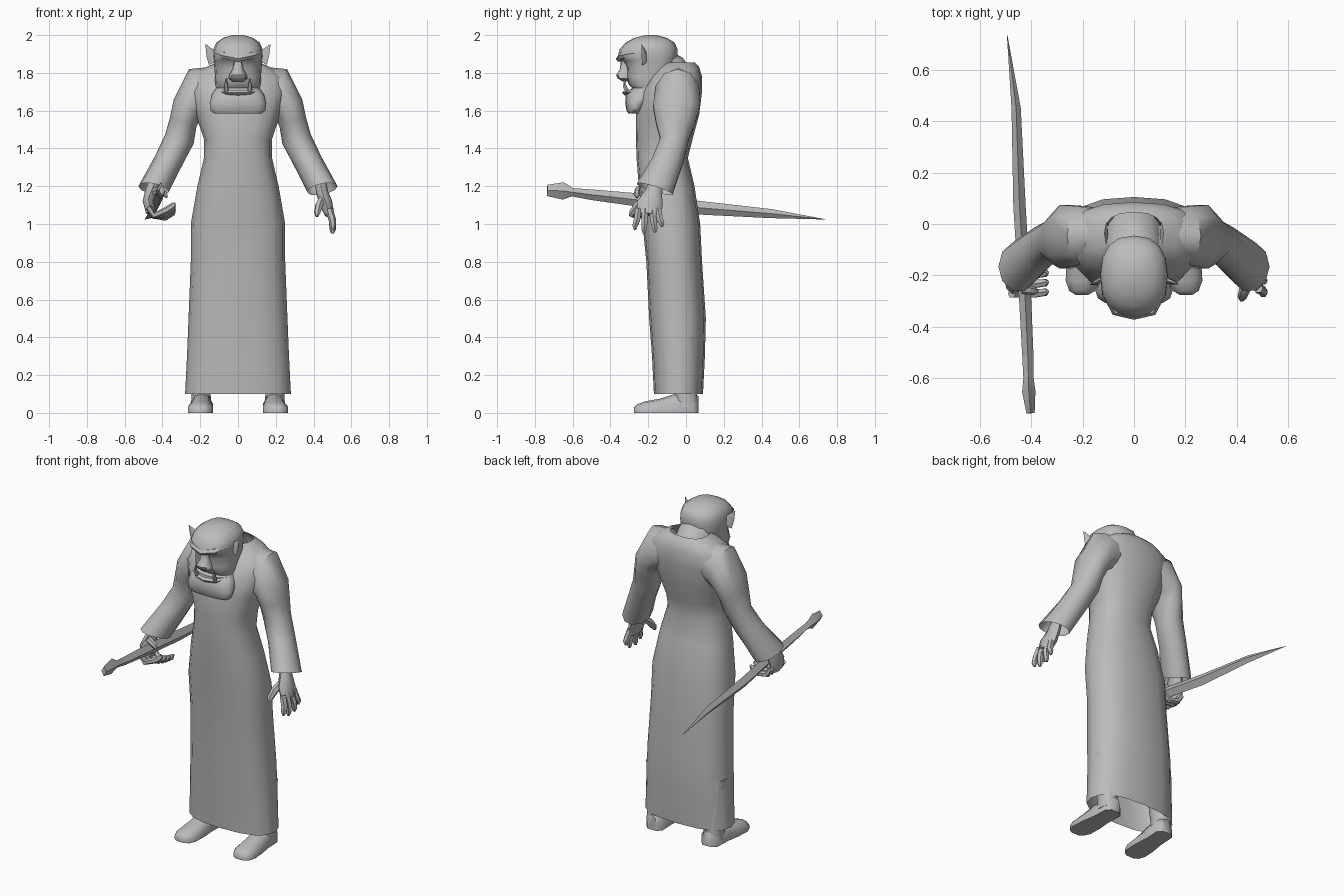
import bpy, bmesh, math
from mathutils import Vector as V

grey = bpy.data.materials.new("plain_grey")
grey.diffuse_color = (0.5, 0.5, 0.5, 1)


def loft(name, rings, caps=(True, True), angle=50):
    """Skin a list of equal-length point rings."""
    bm = bmesh.new()
    vs = [[bm.verts.new(p) for p in r] for r in rings]
    n = len(vs[0])
    for a, b in zip(vs, vs[1:]):
        for i in range(n):
            bm.faces.new((a[i], a[(i + 1) % n], b[(i + 1) % n], b[i]))
    if caps[0]:
        bm.faces.new(vs[0][::-1])
    if caps[1]:
        bm.faces.new(vs[-1])
    bmesh.ops.recalc_face_normals(bm, faces=bm.faces[:])
    me = bpy.data.meshes.new(name)
    bm.to_mesh(me)
    bm.free()
    for p in me.polygons:
        p.use_smooth = True
    me.set_sharp_from_angle(angle=math.radians(angle))
    me.materials.append(grey)
    ob = bpy.data.objects.new(name, me)
    bpy.context.collection.objects.link(ob)
    return ob


def spow(v, e):
    return math.copysign(abs(v) ** e, v)


def stack(name, levels, n=16, e=2.5, caps=(True, True), cx=0, angle=50):
    """Horizontal rounded sections: z, half width, front y, back y."""
    rings = []
    for z, hw, yf, yb in levels:
        ring = []
        for i in range(n):
            t = math.tau * i / n
            ring.append(V((cx + hw * spow(math.cos(t), 2 / e),
                           (yf + yb) / 2 + (yb - yf) / 2 * spow(math.sin(t), 2 / e), z)))
        rings.append(ring)
    return loft(name, rings, caps, angle)


def tube(name, pts, n=6, up=(0, 0, 1), angle=50):
    """Sections across a path: x, y, z, side radius, up radius."""
    cs = [V(p[:3]) for p in pts]
    rings = []
    for i, p in enumerate(pts):
        d = (cs[min(i + 1, len(cs) - 1)] - cs[max(i - 1, 0)]).normalized()
        u = d.cross(V(up)).normalized()
        v = u.cross(d)
        rings.append([cs[i] + u * p[3] * math.cos(math.tau * k / n)
                      + v * p[4] * math.sin(math.tau * k / n) for k in range(n)])
    return loft(name, rings, angle=angle)


# Long robe, open at hem and collar
stack("robe", [
    (.10, .28, -.17, .09), (.30, .27, -.18, .10), (.50, .262, -.195, .105),
    (.80, .25, -.21, .085), (1.0, .25, -.23, .075), (1.2, .215, -.25, .045),
    (1.35, .18, -.262, .01), (1.45, .18, -.265, .035), (1.58, .225, -.265, .07),
    (1.70, .26, -.235, .085), (1.78, .25, -.185, .085), (1.83, .17, -.15, .07),
    (1.855, .115, -.12, .045)], caps=(False, False))

# Neck leaning forward out of the collar
tube("neck", [(0, .0, 1.74, .10, .07), (0, -.07, 1.82, .10, .08),
              (0, -.15, 1.86, .10, .08)], n=8)

# Head with a broad jutting jaw
stack("head", [
    (1.585, .125, -.305, -.25), (1.60, .145, -.315, -.23), (1.64, .15, -.322, -.20),
    (1.685, .138, -.318, -.17), (1.705, .125, -.305, -.15), (1.72, .115, -.285, -.13),
    (1.74, .12, -.305, -.115), (1.78, .122, -.315, -.075), (1.83, .125, -.315, -.055),
    (1.865, .13, -.335, -.05), (1.885, .132, -.362, -.045), (1.925, .13, -.352, -.045),
    (1.96, .115, -.32, -.06), (1.985, .08, -.275, -.10), (2.0, .03, -.215, -.16)],
    e=2.4, angle=40)

# Nose, brow and lip
stack("nose", [(1.755, .03, -.335, -.29), (1.77, .05, -.362, -.29), (1.79, .046, -.37, -.29),
               (1.82, .028, -.35, -.29), (1.87, .02, -.345, -.29)], n=8)
tube("brow", [(-.115, -.27, 1.905, .01, .012), (-.07, -.335, 1.892, .022, .02),
              (0, -.35, 1.875, .022, .018), (.07, -.335, 1.892, .022, .02),
              (.115, -.27, 1.905, .01, .012)])
tube("lower_lip", [(-.105, -.25, 1.705, .012, .01), (-.06, -.30, 1.697, .022, .015),
                   (0, -.313, 1.695, .025, .016), (.06, -.30, 1.697, .022, .015),
                   (.105, -.25, 1.705, .012, .01)])

# Paired head parts, sleeves, feet
for s, side in ((1, "left"), (-1, "right")):
    tube(side + "_tusk", [(s * .06, -.305, 1.695, .013, .013),
                          (s * .064, -.325, 1.73, .011, .011),
                          (s * .062, -.325, 1.775, .001, .001)], up=(0, 1, 0))
    tube(side + "_ear", [(s * .12, -.215, 1.865, .012, .045),
                         (s * .145, -.225, 1.905, .010, .028),
                         (s * .172, -.235, 1.952, .001, .001)], n=5)

    # Sleeve rings: centre, vector across, vector front to back
    sleeve = [((.13, -.04, 1.72), (.03, 0, .11), (0, .10, 0)),
              ((.20, -.045, 1.70), (.06, 0, .12), (0, .12, 0)),
              ((.265, -.05, 1.62), (.075, 0, .04), (0, .13, 0)),
              ((.29, -.055, 1.54), (.07, 0, .025), (0, .11, 0)),
              ((.31, -.06, 1.45), (.075, 0, .025), (0, .08, .0)),
              ((.365, -.095, 1.34), (.072, 0, .025), (0, .085, -.01)),
              ((.447, -.165, 1.185), (.08, 0, .015), (0, .098, -.03))]
    rings = []
    for c, a, b in sleeve:
        ring = []
        for k in range(10):
            t = math.tau * k / 10
            p = V(c) + V(a) * math.cos(t) + V(b) * math.sin(t)
            ring.append(V((s * p.x, p.y, p.z)))
        rings.append(ring)
    loft(side + "_sleeve", rings, (True, False))

    stack(side + "_leg", [(.03, .055, -.06, .065), (.10, .05, -.06, .06),
                          (.40, .07, -.09, .05)], n=10, cx=s * .195)
    # Shoe with flat sole
    out = [(.065, .03, .02, .09), (.04, .055, .035, .10), (-.06, .055, .035, .10),
           (-.14, .065, .04, .075), (-.22, .066, .04, .06), (-.26, .05, .03, .045),
           (-.275, .025, .02, .03)]
    shoe = []
    for y, w, wt, h in out:
        x = s * (.19 + .012 * (-y / .27))
        shoe.append([V((x + dx, y, z)) for dx, z in
                     ((-w, 0), (w, 0), (w, h * .5), (wt, h * .9), (0, h),
                      (-wt, h * .9), (-w, h * .5))])
    loft(side + "_shoe", shoe)

# Open left hand, hanging
tube("left_palm", [(.435, -.15, 1.24, .03, .035), (.445, -.17, 1.17, .032, .045),
                   (.465, -.19, 1.11, .035, .068), (.485, -.20, 1.05, .025, .062)],
     n=8, up=(0, 1, 0))
for i, (y, dy, tip) in enumerate(((-.25, -.02, .97), (-.217, -.005, .95),
                                  (-.18, .015, .955), (-.148, .02, .985))):
    tube("left_finger_%d" % i, [(.482, y, 1.08, .02, .019), (.50, y + dy * .5, 1.02, .02, .019),
                                (.502, y + dy, tip + .02, .017, .016),
                                (.50, y + dy, tip, .008, .008)], up=(0, 1, 0))
tube("left_thumb", [(.45, -.20, 1.14, .022, .022), (.43, -.255, 1.10, .022, .022),
                    (.42, -.285, 1.06, .018, .018), (.418, -.295, 1.04, .008, .008)])

# Right hand wrapped round the grip
tube("right_palm", [(-.435, -.15, 1.24, .03, .035), (-.455, -.185, 1.18, .035, .05),
                    (-.475, -.21, 1.12, .03, .062), (-.462, -.215, 1.06, .025, .06)],
     n=8, up=(0, 1, 0))
for i in range(4):
    y = -.27 + i * .037
    r = (.036, .02, .008, .0)[i]
    tube("right_finger_%d" % i, [(-.475, y, 1.09, .018, .019), (-.445, y, 1.045, .018, .019),
                                 (-.385, y, 1.035 + r, .018, .018),
                                 (-.345, y + .005, 1.06 + r, .016, .016),
                                 (-.335, y + .008, 1.075 + r, .007, .007)], up=(0, 1, 0))
tube("right_thumb", [(-.46, -.21, 1.16, .02, .022), (-.425, -.255, 1.18, .02, .02),
                     (-.39, -.26, 1.16, .017, .017), (-.375, -.26, 1.14, .007, .007)])

# Sword with flared pommel and diamond section blade
tube("sword", [(-.402, -.735, 1.178, .016, .03), (-.409, -.65, 1.175, .026, .046),
               (-.41, -.60, 1.168, .02, .022), (-.413, -.50, 1.155, .022, .028),
               (-.425, -.25, 1.127, .024, .035), (-.445, .07, 1.086, .024, .036),
               (-.458, .45, 1.055, .018, .024), (-.493, .735, 1.025, .001, .001)],
     n=4, angle=25)
